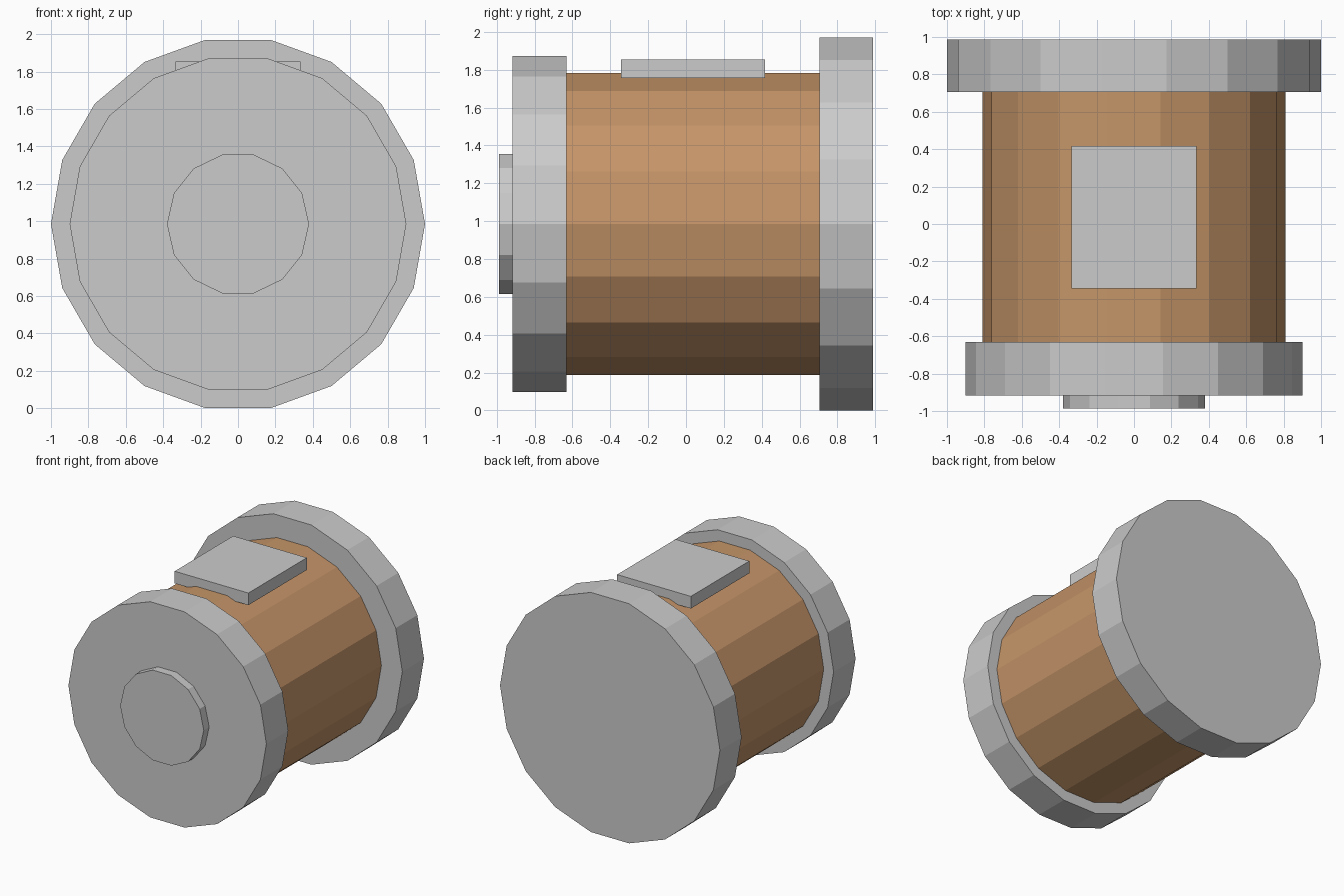
import bpy, bmesh, math
from mathutils import Vector

if "Cube" in bpy.data.objects:
    bpy.data.objects.remove(bpy.data.objects["Cube"])

AXIS_Z = 0.985  # height of the barrel axis


def add_object(name, bm, material=None):
    bmesh.ops.recalc_face_normals(bm, faces=bm.faces)
    mesh = bpy.data.meshes.new(name)
    bm.to_mesh(mesh)
    bm.free()
    if material:
        mesh.materials.append(material)
    obj = bpy.data.objects.new(name, mesh)
    bpy.context.collection.objects.link(obj)
    return obj


def disc(name, radius, y0, y1, sides, material=None):
    """Flat-faced prism along y, with a corner pointing to +x."""
    bm = bmesh.new()
    ring = []
    for i in range(sides):
        a = 2 * math.pi * i / sides
        ring.append(bm.verts.new((radius * math.cos(a), y0, AXIS_Z + radius * math.sin(a))))
    face = bm.faces.new(ring)
    ext = bmesh.ops.extrude_face_region(bm, geom=[face], use_keep_orig=True)
    top = [g for g in ext["geom"] if isinstance(g, bmesh.types.BMVert)]
    bmesh.ops.translate(bm, verts=top, vec=(0, y1 - y0, 0))
    return add_object(name, bm, material)


def box(name, lo, hi):
    lo, hi = Vector(lo), Vector(hi)
    bm = bmesh.new()
    bmesh.ops.create_cube(bm, size=1)
    bmesh.ops.scale(bm, verts=bm.verts, vec=hi - lo)
    bmesh.ops.translate(bm, verts=bm.verts, vec=(lo + hi) / 2)
    return add_object(name, bm)


brown = bpy.data.materials.new("brown")
brown.diffuse_color = (0.56, 0.30, 0.14, 1)
brown.use_nodes = True
brown.node_tree.nodes["Principled BSDF"].inputs["Base Color"].default_value = brown.diffuse_color

# Brown drum between two grey end flanges
disc("drum", 0.81, -0.632, 0.706, 18, brown)
disc("back_flange", 1.0, 0.706, 0.987, 18)
disc("front_flange", 0.90, -0.917, -0.632, 18)

# Small hub on the front flange
disc("front_hub", 0.38, -0.987, -0.917, 14)

# Flat plate sunk slightly into the top of the drum
box("top_plate", (-0.335, -0.344, 1.755), (0.335, 0.416, 1.855))
